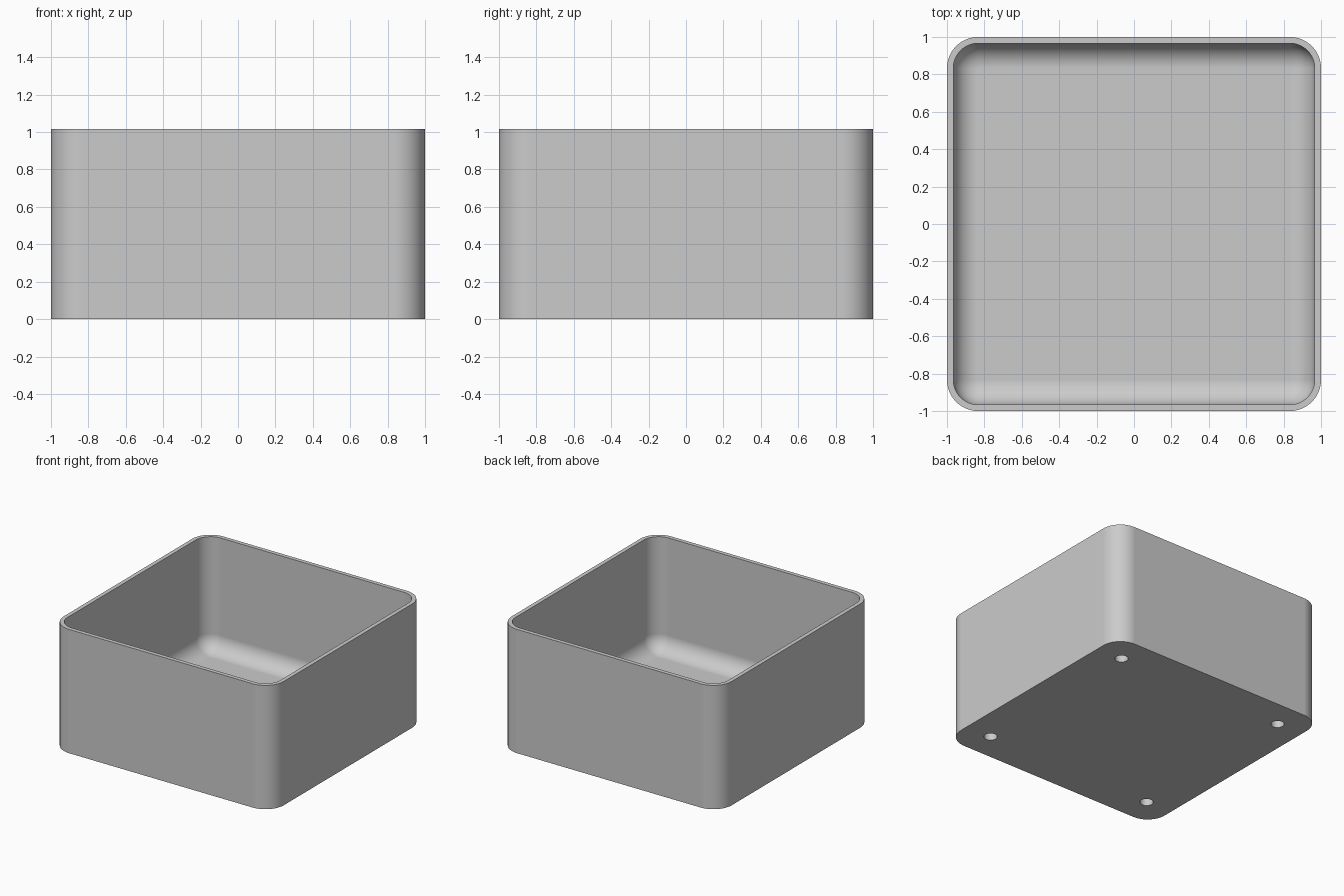
import bpy, bmesh, math

HEIGHT = 1.017
RADIUS = 0.167        # outer corner radius
WALL = 0.034
FLOOR = 0.085         # floor thickness
HOLE_POS, HOLE_R, HOLE_DEPTH = 0.767, 0.05, 0.065
SEG = 16              # segments per quarter round

cube = bpy.data.objects.get("Cube")
if cube:
    bpy.data.objects.remove(cube, do_unlink=True)

grey = bpy.data.materials.new("plain_grey")
grey.use_nodes = True
colour = (0.6, 0.6, 0.6, 1)
grey.diffuse_color = colour
grey.node_tree.nodes["Principled BSDF"].inputs["Base Color"].default_value = colour


def rounded_ring(bm, half, radius, z):
    """Ring of vertices along a square with rounded corners."""
    core = half - radius
    ring = []
    for corner in range(4):
        mid = math.radians(45 + 90 * corner)
        cx, cy = (math.copysign(core, f(mid)) for f in (math.cos, math.sin))
        for i in range(SEG + 1):
            a = math.pi / 2 * (corner + i / SEG)
            ring.append(bm.verts.new((cx + radius * math.cos(a),
                                      cy + radius * math.sin(a), z)))
    return ring


# Box shell: outer wall, rim, inner wall, then the rounded edge of the floor
inner, inner_r = 1 - WALL, RADIUS - WALL
sections = [(1, RADIUS, 0), (1, RADIUS, HEIGHT), (inner, inner_r, HEIGHT)]
for i in range(SEG + 1):
    a = math.pi / 2 * i / SEG
    r = inner_r * math.cos(a)
    sections.append((inner - inner_r + r, r, FLOOR + inner_r * (1 - math.sin(a))))

bm = bmesh.new()
rings = [rounded_ring(bm, *s) for s in sections]
for low, high in zip(rings, rings[1:]):
    n = len(low)
    for i in range(n):
        j = (i + 1) % n
        bm.faces.new((low[i], low[j], high[j], high[i]))
bm.faces.new(rings[0])
bm.faces.new(rings[-1])
bmesh.ops.remove_doubles(bm, verts=bm.verts, dist=1e-5)
bmesh.ops.recalc_face_normals(bm, faces=bm.faces)
mesh = bpy.data.meshes.new("open_box")
bm.to_mesh(mesh)
bm.free()
mesh.materials.append(grey)
box = bpy.data.objects.new("open_box", mesh)
bpy.context.collection.objects.link(box)

# Four blind round holes in the underside
cutters = []
for x in (-HOLE_POS, HOLE_POS):
    for y in (-HOLE_POS, HOLE_POS):
        bpy.ops.mesh.primitive_cylinder_add(vertices=32, radius=HOLE_R,
                                            depth=HOLE_DEPTH * 2, location=(x, y, 0))
        cutter = bpy.context.object
        cutter.name = "hole_cutter"
        cutter.hide_render = True
        cutter.data.materials.append(grey)
        cutters.append(cutter)
        cut = box.modifiers.new("hole", 'BOOLEAN')
        cut.operation, cut.solver, cut.object = 'DIFFERENCE', 'EXACT', cutter

bpy.ops.object.select_all(action='DESELECT')
box.select_set(True)
bpy.context.view_layer.objects.active = box
for name in [m.name for m in box.modifiers]:
    bpy.ops.object.modifier_apply(modifier=name)
for cutter in cutters:
    bpy.data.objects.remove(cutter, do_unlink=True)

# Smooth rounds, crisp rim and hole edges
bpy.ops.object.shade_smooth_by_angle(angle=math.radians(35))
weighted = box.modifiers.new("even_shading", 'WEIGHTED_NORMAL')
weighted.keep_sharp = True
